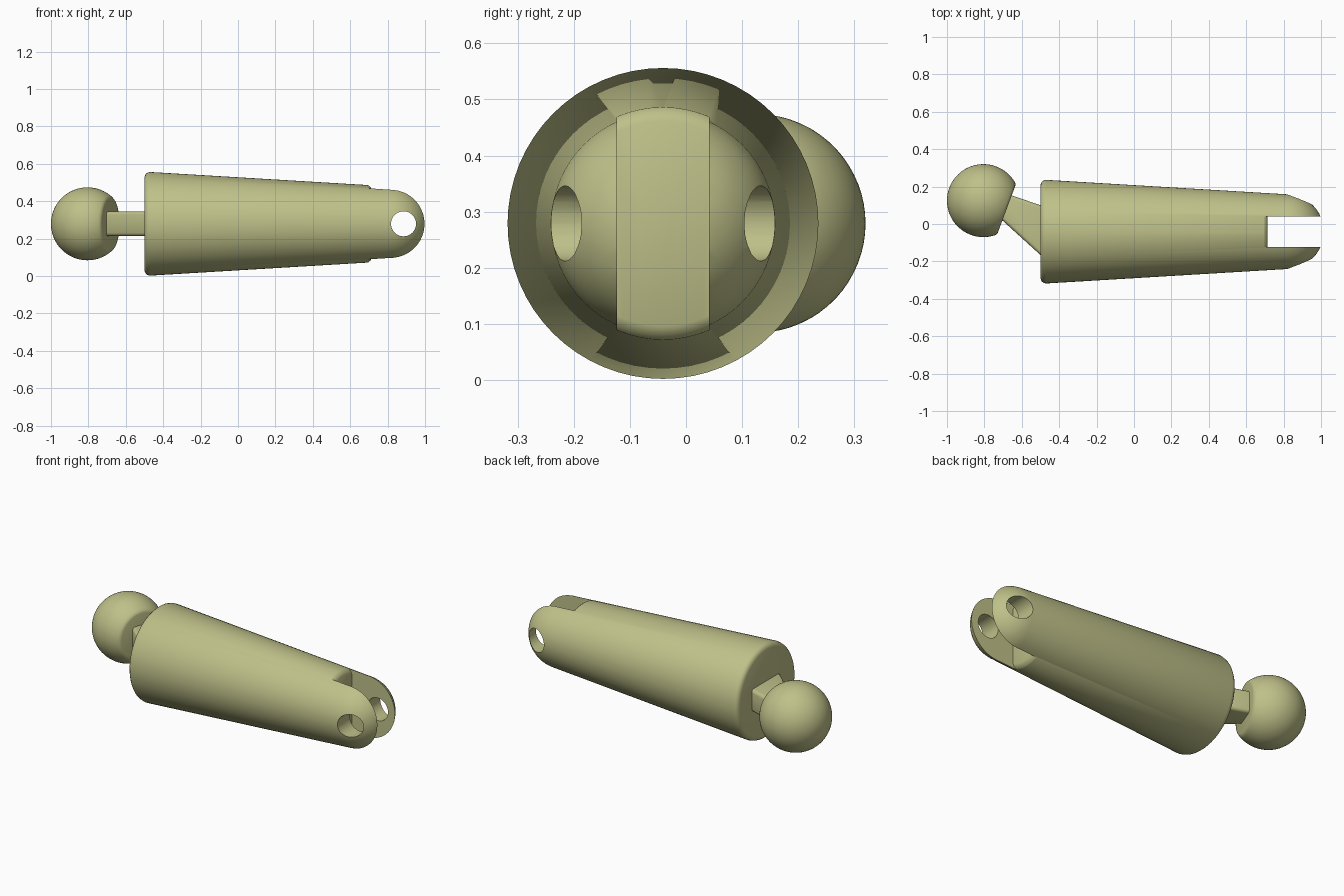
import bpy, bmesh
from math import sin, cos, pi, radians, asin
from mathutils import Matrix, Vector

if "Cube" in bpy.data.objects:
    bpy.data.objects.remove(bpy.data.objects["Cube"], do_unlink=True)

AXIS = Vector((0, -0.041, 0.279))  # centre line of the body

mat = bpy.data.materials.new("khaki")
mat.use_nodes = True
mat.diffuse_color = (0.52, 0.53, 0.25, 1)
mat.node_tree.nodes["Principled BSDF"].inputs["Base Color"].default_value = mat.diffuse_color


def finish(name, bm, location):
    bmesh.ops.recalc_face_normals(bm, faces=bm.faces)
    mesh = bpy.data.meshes.new(name)
    bm.to_mesh(mesh)
    bm.free()
    mesh.materials.append(mat)
    ob = bpy.data.objects.new(name, mesh)
    ob.location = location
    bpy.context.collection.objects.link(ob)
    return ob


def lathe(name, profile, location, sides=64):
    """Closed solid turned about the x axis from (x, radius) points."""
    bm = bmesh.new()
    rings = [[bm.verts.new((x, r * cos(2 * pi * i / sides), r * sin(2 * pi * i / sides)))
              for i in range(sides)] for x, r in profile]
    for a, b in zip(rings, rings[1:]):
        for i in range(sides):
            j = (i + 1) % sides
            bm.faces.new((a[i], a[j], b[j], b[i]))
    bm.faces.new(rings[0])
    bm.faces.new(rings[-1])
    return finish(name, bm, location)


def prism(name, outline, height, location):
    """Plan outline extruded symmetrically in z."""
    bm = bmesh.new()
    face = bm.faces.new([bm.verts.new((x, y, -height / 2)) for x, y in outline])
    top = bmesh.ops.extrude_face_region(bm, geom=[face])["geom"]
    bmesh.ops.translate(bm, vec=(0, 0, height),
                        verts=[v for v in top if isinstance(v, bmesh.types.BMVert)])
    return finish(name, bm, location)


def apply(ob, mod):
    bpy.context.view_layer.objects.active = ob
    bpy.ops.object.modifier_apply(modifier=mod.name)


def cut(ob, cutter):
    mod = ob.modifiers.new("cut", 'BOOLEAN')
    mod.operation, mod.solver, mod.object = 'DIFFERENCE', 'EXACT', cutter
    apply(ob, mod)
    bpy.data.objects.remove(cutter, do_unlink=True)


def smooth(ob):
    bpy.ops.object.select_all(action='DESELECT')
    ob.select_set(True)
    bpy.context.view_layer.objects.active = ob
    bpy.ops.object.shade_smooth_by_angle(angle=radians(32))


# Tapered body with a domed fork end
dome = [(0.815 + 0.2 * sin(a), 0.2 * cos(a)) for a in [radians(5 + 8 * i) for i in range(10)]]
body = lathe("tapered_body", [(-0.5, 0.25), (-0.495, 0.264), (-0.485, 0.273), (-0.47, 0.277),
                              (0.815, 0.2)] + dome, AXIS)

# Slot cutter, shaped to leave a rounded rim at the slot floor
slot = prism("slot_cutter", [(0.66, -0.082), (1.2, -0.082), (1.2, 0.082), (0.66, 0.082)], 0.7, AXIS)
core = lathe("slot_floor", [(0.5, 0.222), (0.69, 0.2095), (0.698, 0.205), (0.708, 0.197),
                            (0.715, 0.183)], AXIS)
cut(slot, core)
cut(body, slot)

# Pin hole through both fork prongs
pin = lathe("pin_cutter", [(-0.4, 0.067), (0.4, 0.067)], (0.885, AXIS.y, AXIS.z), 40)
pin.rotation_euler.z = pi / 2
bpy.context.view_layer.update()
cut(body, pin)
smooth(body)

# Ball with a flat facing the stem
R, D = 0.195, 0.132
end = asin((D - 0.012) / R)
steps = 26
arc = [-pi / 2 + 0.02 + (end + pi / 2 - 0.02) * i / steps for i in range(steps + 1)]
ball = lathe("ball_joint", [(R * sin(a), R * cos(a)) for a in arc]
             + [(D - 0.003, 0.145), (D, 0.134)], (-0.805, 0.125, AXIS.z))
ball.rotation_euler.z = radians(-20.5)
smooth(ball)

# Flared stem between the ball and the body
stem = prism("stem", [(-0.74, 0.182), (-0.74, 0.052), (-0.47, -0.193), (-0.47, 0.09)],
             0.132, (0, 0, AXIS.z))
bev = stem.modifiers.new("bevel", 'BEVEL')
bev.width, bev.segments = 0.018, 3
apply(stem, bev)
smooth(stem)
